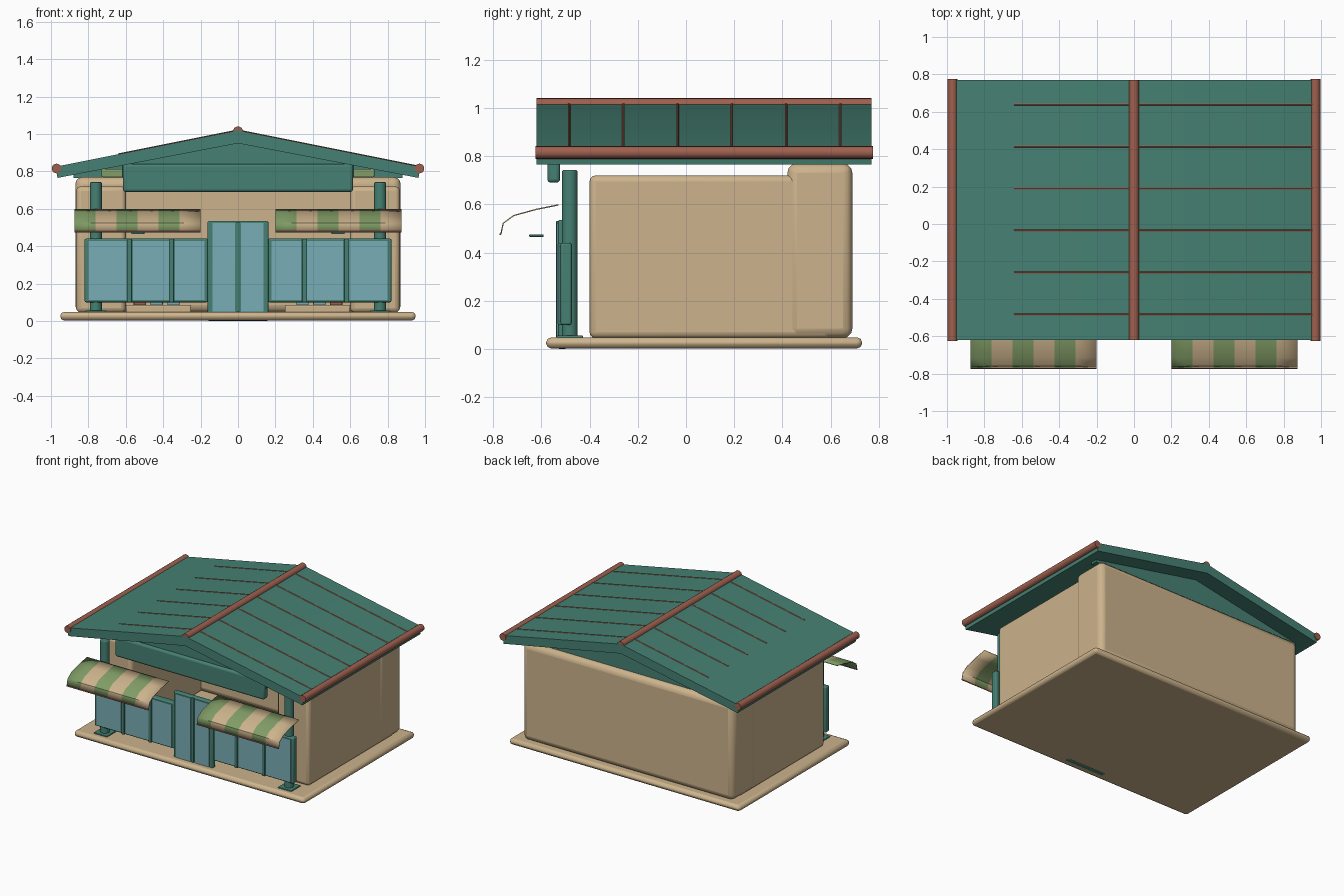
import bpy, bmesh, math
from mathutils import Vector

cube = bpy.data.objects.get("Cube")
if cube:
    bpy.data.objects.remove(cube, do_unlink=True)


def material(name, rgb):
    linear = [((c / 255 + 0.055) / 1.055) ** 2.4 for c in rgb] + [1]
    m = bpy.data.materials.new(name)
    m.use_nodes = True
    m.diffuse_color = linear
    m.node_tree.nodes["Principled BSDF"].inputs["Base Color"].default_value = linear
    return m


TEAL = material("teal paint", (70, 129, 115))
TAN = material("tan plaster", (204, 179, 140))
RUST = material("rust trim", (158, 96, 79))
GLASS = material("blue glass", (121, 174, 182))
GREEN = material("awning green", (130, 158, 103))


def finish(name, bm, mats, bevel=0, segments=3):
    bmesh.ops.recalc_face_normals(bm, faces=bm.faces)
    mesh = bpy.data.meshes.new(name)
    bm.to_mesh(mesh)
    bm.free()
    ob = bpy.data.objects.new(name, mesh)
    bpy.context.scene.collection.objects.link(ob)
    for m in mats:
        mesh.materials.append(m)
    if bevel:
        mod = ob.modifiers.new("rounded edges", "BEVEL")
        mod.width, mod.segments = bevel, segments
    bpy.ops.object.select_all(action="DESELECT")
    ob.select_set(True)
    bpy.context.view_layer.objects.active = ob
    bpy.ops.object.shade_smooth_by_angle(angle=math.radians(35))
    return ob


def box(name, x, y, z, mat, bevel=0, segments=3):
    bm = bmesh.new()
    bmesh.ops.create_cube(bm, size=1)
    for v in bm.verts:
        for i, (lo, hi) in enumerate((x, y, z)):
            v.co[i] = lo if v.co[i] < 0 else hi
    return finish(name, bm, [mat], bevel, segments)


def rod(name, start, end, radius, mat, sides=16, bevel=0):
    start, end = Vector(start), Vector(end)
    bm = bmesh.new()
    bmesh.ops.create_cone(bm, cap_ends=True, segments=sides, radius1=radius,
                          radius2=radius, depth=(end - start).length)
    turn = (end - start).to_track_quat("Z", "Y")
    for v in bm.verts:
        v.co = turn @ v.co + (start + end) / 2
    return finish(name, bm, [mat], bevel)


def prism(name, profile, y0, y1, mat):
    """Extrude an (x, z) outline along y."""
    bm = bmesh.new()
    face = bm.faces.new([bm.verts.new((x, y0, z)) for x, z in profile])
    new = bmesh.ops.extrude_face_region(bm, geom=[face])["geom"]
    bmesh.ops.translate(bm, vec=(0, y1 - y0, 0),
                        verts=[g for g in new if isinstance(g, bmesh.types.BMVert)])
    return finish(name, bm, [mat])


def span(side, a, b):
    return tuple(sorted((side * a, side * b)))


# Base and walls
box("base_slab", (-0.95, 0.95), (-0.58, 0.73), (0.003, 0.048), TAN, 0.02, 2)
box("back_wall", (-0.87, 0.87), (0.42, 0.69), (0.045, 0.77), TAN, 0.04)
for side, label in ((-1, "right"), (1, "left")):
    box(label + "_wall", span(side, 0.6, 0.865), (-0.4, 0.6), (0.045, 0.72), TAN, 0.025)

# Gable roof
prism("roof", [(0, 1.02), (0.975, 0.825), (0.965, 0.765), (0, 0.95),
               (-0.965, 0.765), (-0.975, 0.825)], -0.62, 0.77, TEAL)
rod("ridge_pole", (0, -0.62, 1.013), (0, 0.77, 1.013), 0.027, RUST)
for side, label in ((-1, "right"), (1, "left")):
    rod(label + "_eave_pole", (side * 0.97, -0.625, 0.815),
        (side * 0.97, 0.775, 0.815), 0.026, RUST)
    reach = 0.95 if side > 0 else 0.64
    for i in range(6):
        y = -0.485 + 0.225 * i
        rod(f"{label}_roof_seam_{i + 1}", (0, y, 1.018),
            (side * reach, y, 1.018 - 0.2 * reach), 0.006, RUST, 8)

# Gable infill, sign board and cross beam
prism("front_gable", [(0, 0.96), (0.62, 0.84), (0.62, 0.77),
                      (-0.62, 0.77), (-0.62, 0.84)], -0.555, -0.52, TEAL)
prism("back_gable", [(0, 0.96), (0.88, 0.79), (0.88, 0.765),
                     (-0.88, 0.765), (-0.88, 0.79)], 0.6, 0.65, TEAL)
box("sign_board", (-0.615, 0.615), (-0.575, -0.522), (0.69, 0.84), TEAL, 0.015)
box("cross_beam", (-0.73, 0.73), (-0.5, -0.45), (0.768, 0.812), GREEN, 0.008)


def panel(name, x, z, panes, y_frame, y_glass):
    """Framed panel with a row of glass plates."""
    box(name + "_frame", x, y_frame, z, TEAL, 0.008)
    for i, (a, b) in enumerate(panes):
        box(f"{name}_pane_{i + 1}", (a, b), y_glass,
            (max(z[0] + 0.012, 0.05), z[1] - 0.012), GLASS)


def awning(name, x0, x1):
    """Curved sheet whose faces alternate in colour along x."""
    profile = [(-0.53, 0.6), (-0.62, 0.582), (-0.715, 0.556), (-0.76, 0.523), (-0.77, 0.477)]
    bm = bmesh.new()
    columns = [[bm.verts.new((x0 + (x1 - x0) * i / 6, y, z)) for y, z in profile]
               for i in range(7)]
    for i in range(6):
        for j in range(len(profile) - 1):
            f = bm.faces.new((columns[i][j], columns[i][j + 1],
                              columns[i + 1][j + 1], columns[i + 1][j]))
            f.material_index = i % 2
    ob = finish(name, bm, [GREEN, TAN])
    mod = ob.modifiers.new("cloth thickness", "SOLIDIFY")
    mod.thickness = 0.005
    rod(name + "_hem", (x0, -0.77, 0.476), (x1, -0.77, 0.476), 0.004, RUST, 8)


# Counter fronts, posts and awnings on both sides
for side, label in ((-1, "right"), (1, "left")):
    panes = [span(side, a, b) for a, b in ((0.595, 0.8), (0.37, 0.565), (0.18, 0.34))]
    panel(label + "_counter", span(side, 0.16, 0.82), (0.1, 0.44), panes,
          (-0.52, -0.475), (-0.526, -0.518))
    for i, x in enumerate((0.58, 0.355)):
        box(f"{label}_mullion_{i + 1}", span(side, x - 0.012, x + 0.012),
            (-0.532, -0.51), (0.1, 0.44), TEAL, 0.004)
    x = side * 0.76
    rod(label + "_post", (x, -0.482, 0.045), (x, -0.482, 0.742), 0.032, TEAL, 20, 0.006)
    box(label + "_post_foot", (x - 0.055, x + 0.055), (-0.537, -0.427),
        (0.045, 0.056), TEAL, 0.004)
    awning(label + "_awning", *span(side, 0.2, 0.875))
    box(label + "_lamp", span(side, 0.5, 0.57), (-0.65, -0.59), (0.465, 0.475), TEAL, 0.003)
    # Stock crate behind the counter
    box(label + "_crate", span(side, 0.25, 0.6), (-0.36, -0.16), (0.045, 0.085), TAN, 0.008)
    for i, mat in enumerate((RUST, GLASS, GLASS)):
        c = side * (0.525 - 0.09 * i)
        box(f"{label}_goods_{i + 1}", (c - 0.033, c + 0.033), (-0.33, -0.19),
            (0.083, 0.125), mat, 0.006)

# Double door
panel("door", (-0.162, 0.162), (0.0, 0.535), [(-0.137, -0.016), (0.016, 0.137)],
      (-0.53, -0.495), (-0.536, -0.528))
box("door_center_post", (-0.011, 0.011), (-0.539, -0.52), (0.05, 0.53), TEAL, 0.003)
